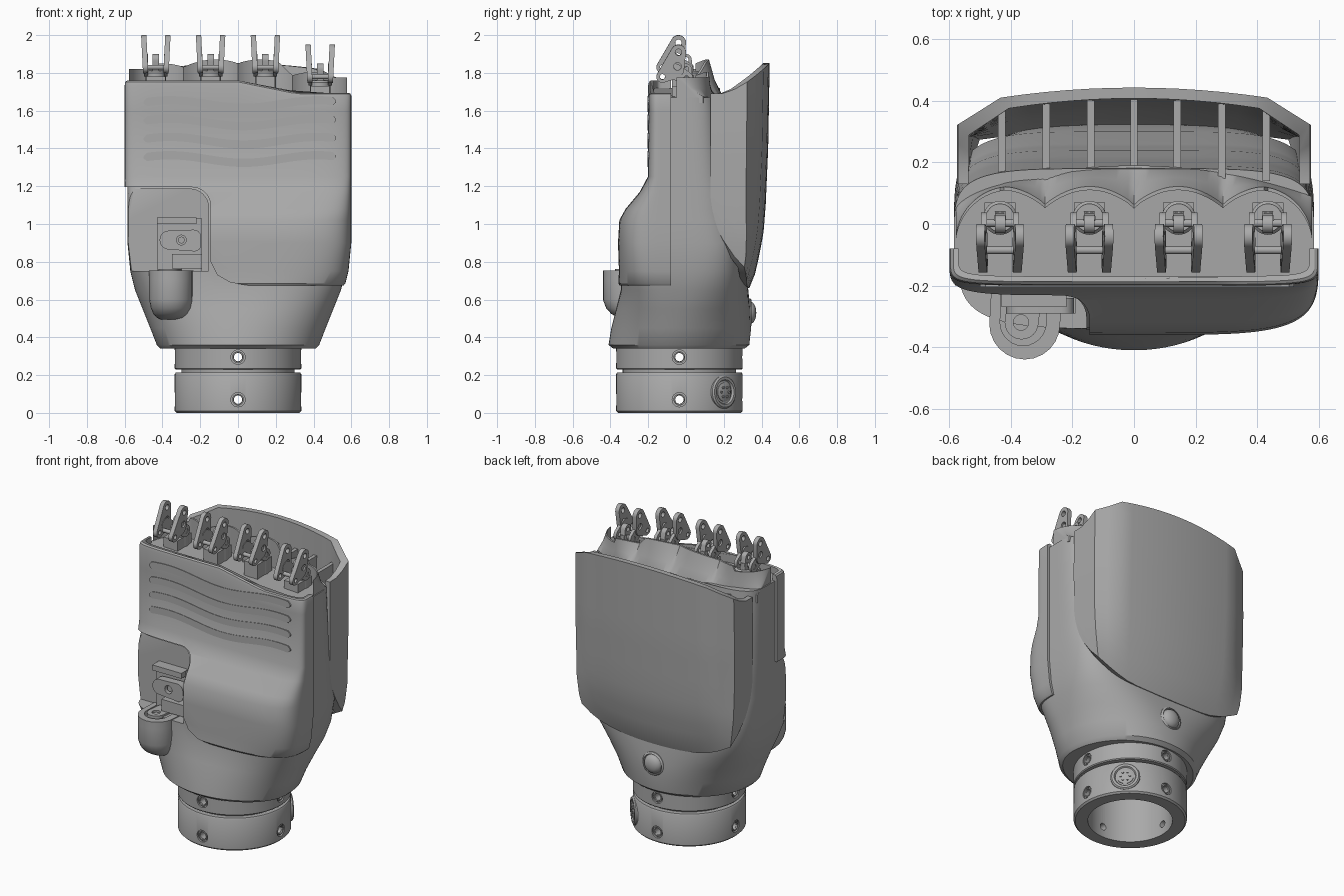
import bpy, bmesh
from math import sin, cos, pi, sqrt, radians
from mathutils import Matrix, Vector
from mathutils.geometry import convex_hull_2d

if "Cube" in bpy.data.objects:
    bpy.data.objects.remove(bpy.data.objects["Cube"])

grey = bpy.data.materials.new("mid_grey")
grey.use_nodes = True
grey.diffuse_color = (0.4, 0.4, 0.4, 1)
grey.node_tree.nodes["Principled BSDF"].inputs["Base Color"].default_value = (0.4, 0.4, 0.4, 1)
parts = []

XY = Matrix.Identity(4)
XZ = Matrix(((1, 0, 0, 0), (0, 0, -1, 0), (0, 1, 0, 0), (0, 0, 0, 1)))
YZ = Matrix(((0, 0, 1, 0), (1, 0, 0, 0), (0, 1, 0, 0), (0, 0, 0, 1)))


def finish(name, bm):
    bmesh.ops.remove_doubles(bm, verts=bm.verts, dist=1e-5)
    bmesh.ops.recalc_face_normals(bm, faces=bm.faces)
    mesh = bpy.data.meshes.new(name)
    bm.to_mesh(mesh)
    bm.free()
    mesh.materials.append(grey)
    ob = bpy.data.objects.new(name, mesh)
    bpy.context.collection.objects.link(ob)
    parts.append(ob)
    return ob


def loft(name, rows, cap=True, closed=True, m=XY):
    bm = bmesh.new()
    vr = [[bm.verts.new(m @ Vector(p)) for p in r] for r in rows]
    n = len(vr[0])
    for a, b in zip(vr, vr[1:]):
        for i in range(n if closed else n - 1):
            j = (i + 1) % n
            bm.faces.new((a[i], a[j], b[j], b[i]))
    if cap:
        bm.faces.new(vr[0])
        bm.faces.new(vr[-1])
    return finish(name, bm)


def lathe(name, profile, m=XY, n=64, cap=True):
    rows = [[(r * cos(2 * pi * i / n), r * sin(2 * pi * i / n), z) for i in range(n)] for r, z in profile]
    return loft(name, rows, cap, True, m)


def prism(name, loops, depth, frame, at=(0, 0, 0)):
    """Extruded flat outline; later loops become holes."""
    cu = bpy.data.curves.new(name, 'CURVE')
    cu.dimensions, cu.fill_mode, cu.extrude = '2D', 'BOTH', depth / 2
    for lp in loops:
        sp = cu.splines.new('POLY')
        sp.points.add(len(lp) - 1)
        for p, q in zip(sp.points, lp):
            p.co = (q[0], q[1], 0, 1)
        sp.use_cyclic_u = True
    tmp = bpy.data.objects.new(name + "_outline", cu)
    bpy.context.collection.objects.link(tmp)
    dg = bpy.context.evaluated_depsgraph_get()
    mesh = bpy.data.meshes.new_from_object(tmp.evaluated_get(dg))
    bm = bmesh.new()
    bm.from_mesh(mesh)
    bmesh.ops.transform(bm, matrix=Matrix.Translation(at) @ frame, verts=bm.verts)
    bpy.data.objects.remove(tmp)
    bpy.data.meshes.remove(mesh)
    return finish(name, bm)


def box(name, lo, hi):
    c = [(a + b) / 2 for a, b in zip(lo, hi)]
    s = [b - a for a, b in zip(lo, hi)]
    bm = bmesh.new()
    bmesh.ops.create_cube(bm, size=1, matrix=Matrix.Translation(c) @ Matrix.Diagonal((*s, 1)))
    return finish(name, bm)


def circle(x, y, r, n=24):
    return [(x + r * cos(2 * pi * i / n), y + r * sin(2 * pi * i / n)) for i in range(n)]


def hull(*discs):
    pts = [p for d in discs for p in circle(*d)]
    return [pts[i] for i in convex_hull_2d([Vector(p) for p in pts])]


def cut(ob, cutter):
    mod = ob.modifiers.new("cut", 'BOOLEAN')
    mod.operation, mod.solver, mod.object = 'DIFFERENCE', 'EXACT', cutter
    dg = bpy.context.evaluated_depsgraph_get()
    mesh = bpy.data.meshes.new_from_object(ob.evaluated_get(dg))
    ob.modifiers.clear()
    ob.data = mesh
    parts.remove(cutter)
    bpy.data.objects.remove(cutter)


def lerp_table(table, z):
    if z <= table[0][0]:
        return table[0][1:]
    for a, b in zip(table, table[1:]):
        if z <= b[0]:
            t = (z - a[0]) / (b[0] - a[0])
            return [p + (q - p) * t for p, q in zip(a[1:], b[1:])]
    return table[-1][1:]


def drop(x):
    """The top steps down towards the little finger."""
    t = min(max((x - 0.2) / 0.1, 0), 1)
    return 0.05 * t * t * (3 - 2 * t)


# Hand body: z, half width, front y, back y, front and back squareness
BODY = [(.34, .41, -.385, .31, 2, 2), (.36, .43, -.41, .335, 2, 2), (.45, .465, -.395, .345, 2.1, 2.1),
        (.55, .505, -.37, .34, 2.4, 2.5), (.65, .545, -.345, .33, 3, 3.2), (.75, .57, -.34, .32, 4, 4),
        (.9, .585, -.345, .3, 4.5, 5), (1.02, .585, -.338, .26, 4.5, 5), (1.08, .585, -.305, .25, 5, 5),
        (1.17, .585, -.23, .24, 6, 5), (1.25, .585, -.187, .22, 8, 5), (1.72, .585, -.185, .18, 8, 5)]
MID = -0.08


def section(z, grow, a0, a1, n):
    w, yf, yb, nf, nb = lerp_table(BODY, z)
    w, yf = w + grow, yf - grow
    out = []
    for i in range(n):
        a = a0 + (a1 - a0) * i / n
        c, s = cos(a), sin(a)
        e = 2 / (nf if s < 0 else nb)
        x = w * (1 if c > 0 else -1) * abs(c) ** e
        y = MID + (yb - MID) * abs(s) ** e if s > 0 else MID - (MID - yf) * abs(s) ** e
        out.append((x, y, z - drop(x) * max(0, (z - 1.6) / 0.12)))
    return out


body_z = [k[0] for k in BODY[:-1]] + [1.4, 1.6, 1.72]
body = loft("hand_body", [section(z, 0, 0, 2 * pi, 128) for z in body_z])


def recess(x, top):
    return [(x - .1 + .1 * cos(t * pi / 16), top - .1 + .1 * sin(t * pi / 16)) for t in range(9)] + [(-.8, top)]


cut(body, prism("recess_cutter", [[(-.8, .75), (-.155, .75)] + recess(-.155, 1.185)], .5, XZ, (0, -.45, 0)))

# Back-of-hand cover plate wrapped round the front
plate_rows = []
for z, g in [(.675, .008), (.685, .015), (.75, .015), (.9, .015), (1.02, .015), (1.08, .015), (1.17, .015),
             (1.25, .015), (1.6, .015), (1.735, .015), (1.752, .011), (1.76, .002)]:
    outer = section(z, g, pi, 2 * pi + pi / 64, 65)
    inner = section(z, -.015, pi, 2 * pi + pi / 64, 65)
    plate_rows.append(outer + inner[::-1])
plate = loft("cover_plate", plate_rows)
cut(plate, prism("plate_cutter", [[(-.8, .5), (.06, .5), (.06, .674), (-.04, .69), (-.11, .73), (-.145, .8)]
                                  + recess(-.145, 1.195)], .7, XZ, (0, -.36, 0)))

# Wavy grip strips
for k in range(4):
    z0 = 1.635 - .097 * k
    xs = [-.5 + 1.02 * i / 60 for i in range(61)]
    mid = [z0 + .02 * cos((x + .36) * 2 * pi / .78) for x in xs]
    h = [.022 * sqrt(max(.05, 1 - max(0, (abs(x - .01) - .488) / .022) ** 2)) for x in xs]
    loop = [(x, m + d) for x, m, d in zip(xs, mid, h)] + [(x, m - d) for x, m, d in zip(xs, mid, h)][::-1]
    prism(f"grip_strip_{k + 1}", [loop], .02, XZ, (0, -.194, 0))

# Palm shell: faceted wall standing off the back
SHELL = [(.66, .5, .335, .05), (.72, .525, .362, .06), (.83, .55, .387, .07), (.95, .565, .41, .09),
         (1.1, .57, .422, .105), (1.4, .575, .435, .115), (1.85, .57, .443, .118)]


def shell_point(k, z, inset):
    w, yb, ch = lerp_table(SHELL, z)
    w, yb = w - inset, yb - inset
    yc = yb - ch
    if abs(k) <= 6:
        f = k / 6
        return (.76 * w * f, yb - .032 * f * f, z)
    s = 1 if k > 0 else -1
    if abs(k) <= 8:
        t = (abs(k) - 6) / 2
        return (s * w * (.76 + .24 * t), yb - .032 + (yc - yb + .032) * t, z)
    t = (abs(k) - 8) / 3
    return (s * w, yc + (.13 - yc) * t, z)


low = [.66, .66, .662, .665, .67, .68, .7, .73, .77, .83, .92, 1.05]
shell_rows = []
for k in range(-11, 12):
    y = shell_point(k, 1.75, 0)[1]
    top = 1.69 + .16 * max(0, (y - .18) / .26) ** 1.6
    zs = [low[abs(k)] + (top - low[abs(k)]) * i / 16 for i in range(17)]
    shell_rows.append([shell_point(k, z, 0) for z in zs] + [shell_point(k, z, .035) for z in zs[::-1]])
loft("palm_shell", shell_rows)

# Stiffening ribs in the palm pocket
for i, x in enumerate((-.43, -.285, -.14, 0, .14, .285, .43)):
    box(f"pocket_rib_{i + 1}", (x - .012, .14, 1.1), (x + .012, .412 - .15 * x * x, 1.69))

# Scalloped knuckle ridge
ridge = []
for i in range(97):
    x = .578 * sin((i / 96 - .5) * pi)
    ax = abs(x)
    c = .05 + .06 * abs(sin(pi * ax / .288)) ** .8 if ax < .43 else .11
    if ax > .4:
        c = min(c, -.07 + .18 * sqrt(max(0, 1 - ((ax - .4) / .179) ** 2)))
    b = max(c + .015, .19 - .3 * x * x)
    zc = 1.82 + .5 * max(0, c - .05) * (ax < .43) + .03 * max(0, 1 - ax / .43) - .9 * drop(x)
    ridge.append([(x, c, 1.64), (x, c, zc), (x, c + .012, zc), (x, (c + b) / 2 + .004, (zc + 1.7) / 2 - .02),
                  (x, b, 1.69 - drop(x) * .3), (x, b, 1.64)])
loft("knuckle_ridge", ridge)

# Finger hinges
for i, x in enumerate((-.435, -.145, .145, .435)):
    d = .05 if i == 3 else 0
    n = f"finger_{i + 1}_"
    at = Matrix.Translation((x, 0, -d))
    box(n + "block", (x - .05, -.075, 1.66), (x + .05, .07, 1.78 - d))
    lathe(n + "boss", [(.055, 1.66), (.055, 1.8), (.045, 1.81), (.045, 1.79), (.02, 1.79), (.02, 1.84)],
          at @ Matrix.Translation((0, .02, 0)), 32)
    prism(n + "post", [hull((.015, 1.76, .03), (.0, 1.87, .03)), circle(.0, 1.87, .014)], .034, YZ, (x, 0, -d))
    arm = [hull((-.125, 1.83, .032), (-.04, 1.96, .04), (-.06, 1.87, .05)),
           circle(-.125, 1.83, .014), circle(-.04, 1.96, .017), circle(-.045, 1.885, .02)]
    foot = [hull((-.06, 1.86, .04), (.0, 1.82, .038)), circle(.003, 1.82, .015)]
    for s in (-1, 1):
        tilt = Matrix.Translation((0, 0, 1.82)) @ Matrix.Rotation(s * .05, 4, 'Y') @ Matrix.Translation((0, 0, -1.82))
        prism(n + ("left_arm" if s > 0 else "right_arm"), [arm[0], *arm[1:]], .028, tilt @ YZ, (x + s * .055, 0, -d))
        prism(n + ("left_foot" if s > 0 else "right_foot"), foot, .02, YZ, (x + s * .052, 0, -d))
    for y, z in ((-.085, 1.83), (.003, 1.82)):
        lathe(n + "pin", [(.013, -.06), (.013, .06)], Matrix.Translation((x, y, z - d)) @ YZ, 16)

# Thumb mount: rounded boss, rim, tab and hinge
U = hull((-.355, -.325, .115), (-.345, -.15, .115))
rows = [[(-.35 + (x + .35) * s, -.2 + (y + .2) * s, z) for x, y in U]
        for z, s in ((.495, .5), (.505, .68), (.525, .82), (.555, .93), (.6, 1), (.71, 1))]
loft("thumb_boss", rows)
prism("thumb_rim", [U, hull((-.36, -.32, .075), (-.355, -.2, .075))], .05, XY, (0, 0, .73))
prism("thumb_tab", [hull((-.365, -.32, .055), (-.35, -.2, .055)), circle(-.367, -.32, .025)], .035, XY, (0, 0, .745))
box("thumb_frame_back", (-.43, -.225, .75), (-.19, -.15, 1.03))
box("thumb_frame_top", (-.43, -.27, 1.0), (-.22, -.2, 1.035))
box("thumb_frame_foot", (-.35, -.29, .765), (-.19, -.2, .84))
prism("thumb_link", [hull((-.365, .915, .05), (-.235, .93, .04), (-.23, .89, .035)), circle(-.3, .915, .026)],
      .05, XZ, (0, -.265, 0))
lathe("thumb_pin", [(.018, -.05), (.018, .05)], Matrix.Translation((-.3, -.225, .915)) @ XZ, 16)

# Wrist coupling, hollow, with drilled screw holes
WY = -.035
wrist = lathe("wrist_coupling", [(.25, 0), (.325, 0), (.335, .01), (.335, .205), (.33, .213), (.3, .213), (.3, .23),
                                 (.33, .23), (.335, .236), (.335, .35), (.25, .35), (.25, 0)],
              Matrix.Translation((0, WY, 0)), 96, cap=False)
for z in (.07, .295):
    for a in range(4):
        m = Matrix.Translation((0, WY, z)) @ Matrix.Rotation(a * pi / 2, 4, 'Z') @ YZ
        cut(wrist, lathe("screw_hole_cutter", [(.022, .2), (.022, .322), (.038, .322), (.038, .4)], m, 24))
        lathe("screw_collar", [(.024, .318), (.031, .318), (.031, .331), (.024, .331), (.024, .318)], m, 24, cap=False)

# Cable connector on the rear left of the wrist
m = Matrix.Translation((0, WY, .11)) @ Matrix.Rotation(pi / 4, 4, 'Z') @ YZ
lathe("connector_ring", [(.088, .28), (.088, .335), (.08, .343), (.066, .343), (.06, .334), (.06, .3)], m, 40)
lathe("connector_core", [(.05, .28), (.05, .338), (.045, .341)], m, 32)
for i in range(6):
    p = Matrix.Translation((.028 * cos(i * pi / 3), .028 * sin(i * pi / 3), 0))
    lathe("connector_pin", [(.007, .33), (.007, .348)], m @ p, 10)

# Domed release button on the back
back = Matrix.Translation((0, .33, .53)) @ XZ @ Matrix.Rotation(pi, 4, 'X')
lathe("button_collar", [(.078, -.03), (.076, .01), (.066, .018), (.062, .008), (.062, -.03)], back, 40)
lathe("button_dome", [(.06, -.03), (.06, .012), (.052, .026), (.036, .036), (.018, .041), (.003, .042)], back, 40)

# Smooth shading with crisp edges
bpy.ops.object.select_all(action='DESELECT')
for ob in parts:
    ob.select_set(True)
bpy.context.view_layer.objects.active = body
bpy.ops.object.shade_smooth_by_angle(angle=radians(32))
